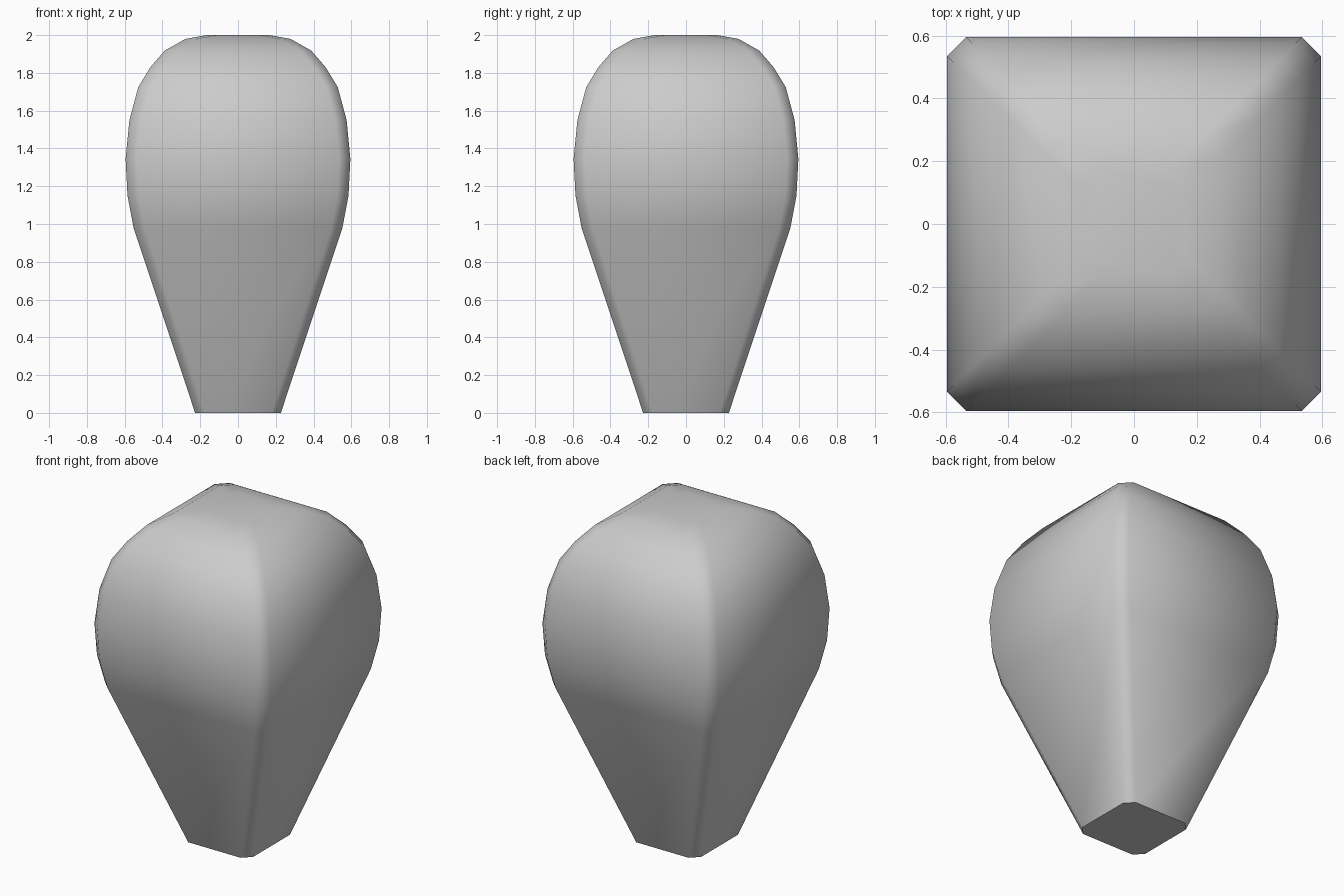
import bpy, bmesh, math

if "Cube" in bpy.data.objects:
    bpy.data.objects.remove(bpy.data.objects["Cube"])

# Profile of the body: (height, half width, corner chamfer)
PROFILE = [
    (0.00, 0.227, 0.05), (0.98, 0.553, 0.06), (1.15, 0.585, 0.06),
    (1.345, 0.595, 0.06), (1.55, 0.575, 0.06), (1.725, 0.528, 0.06),
    (1.83, 0.464, 0.06), (1.918, 0.388, 0.06), (1.98, 0.278, 0.06),
    (2.00, 0.167, 0.06),
]


def ring(bm, z, h, c):
    """Square cross-section with chamfered corners."""
    k = h - c
    pts = [(h, -k), (h, k), (k, h), (-k, h), (-h, k), (-h, -k), (-k, -h), (k, -h)]
    return [bm.verts.new((x, y, z)) for x, y in pts]


# Tapered body lofted through the rings
bm = bmesh.new()
rings = [ring(bm, *p) for p in PROFILE]
for a, b in zip(rings, rings[1:]):
    for i in range(8):
        j = (i + 1) % 8
        bm.faces.new((a[i], a[j], b[j], b[i]))

# Flat base and top
bm.faces.new(rings[0][::-1])
bm.faces.new(rings[-1])
bmesh.ops.recalc_face_normals(bm, faces=bm.faces[:])

mesh = bpy.data.meshes.new("tapered_body")
bm.to_mesh(mesh)
bm.free()
body = bpy.data.objects.new("tapered_body", mesh)
bpy.context.collection.objects.link(body)

# Smooth sides, sharp base rim
bpy.context.view_layer.objects.active = body
body.select_set(True)
bpy.ops.object.shade_smooth_by_angle(angle=math.radians(60))
